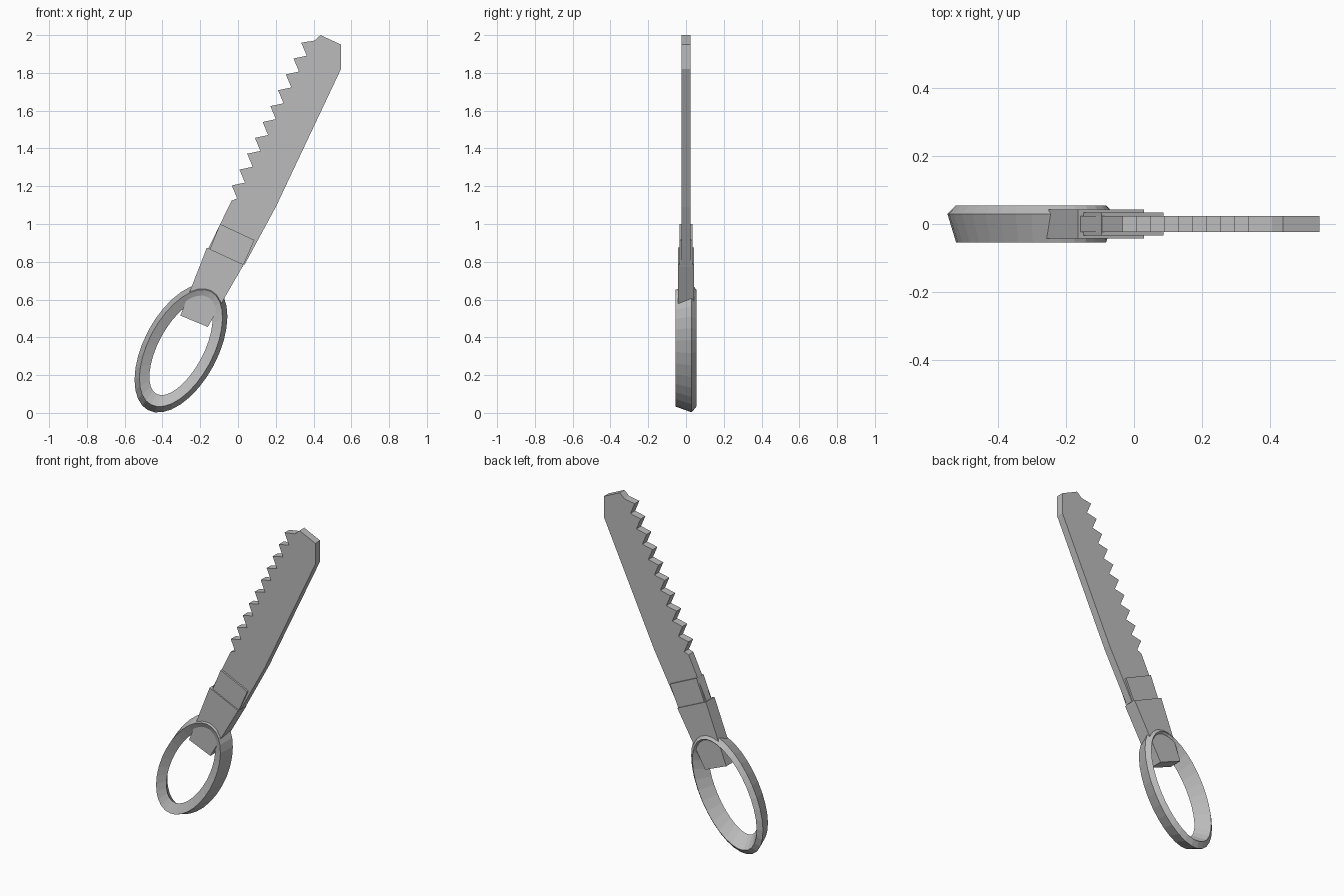
import bpy, math

if "Cube" in bpy.data.objects:
    bpy.data.objects.remove(bpy.data.objects["Cube"])

steel = bpy.data.materials.new("grey steel")
steel.diffuse_color = (0.5, 0.5, 0.5, 1)
steel.use_nodes = True
steel.node_tree.nodes["Principled BSDF"].inputs["Base Color"].default_value = steel.diffuse_color


def make(name, verts, faces):
    me = bpy.data.meshes.new(name)
    me.from_pydata(verts, [], faces)
    me.materials.append(steel)
    ob = bpy.data.objects.new(name, me)
    bpy.context.collection.objects.link(ob)
    return ob


def plate(name, pts, half):
    """Extrude an anticlockwise x/z outline from y = -half to y = +half."""
    n = len(pts)
    verts = [(x, y, z) for y in (-half, half) for x, z in pts]
    faces = [tuple(range(n)), tuple(range(2 * n - 1, n - 1, -1))]
    faces += [(i, i + n, (i + 1) % n + n, (i + 1) % n) for i in range(n)]
    return make(name, verts, faces)


# Blade: smooth back edge, clipped tip, ten teeth down the left edge
outline = [(0.035, 0.785), (0.2, 1.09), (0.545, 1.82), (0.545, 1.95),
           (0.437, 2.0), (0.405, 1.971)]
for i in range(10):
    dx, dz = -0.0409 * i, -0.084 * i
    outline += [(0.335 + dx, 1.96 + dz), (0.364 + dx, 1.891 + dz)]
outline += [(-0.034, 1.124), (-0.157, 0.87)]
plate("blade", outline, 0.023)

# Collar clamped around the root of the blade
plate("collar", [(0.025, 0.775), (0.087, 0.915), (-0.095, 1.0), (-0.152, 0.86)], 0.034)

# Tapered handle block that runs through the ring
plate("handle", [(-0.16, 0.455), (0.03, 0.785), (-0.165, 0.875), (-0.305, 0.515)], 0.042)

# Oval finger ring with a skewed diamond cross-section
SEG, tilt = 32, math.radians(28)
section = [(0.372, 0.196, 0.03), (0.339, 0.172, -0.055),
           (0.275, 0.12, -0.03), (0.339, 0.172, 0.055)]
verts, faces = [], []
for i in range(SEG):
    t = 2 * math.pi * i / SEG
    for a, b, y in section:
        u, v = a * math.cos(t), b * math.sin(t)
        verts.append((-0.302 + u * math.sin(tilt) + v * math.cos(tilt), y,
                      0.343 + u * math.cos(tilt) - v * math.sin(tilt)))
    for j in range(4):
        k, n = (j + 1) % 4, (i + 1) % SEG
        faces.append((i * 4 + j, i * 4 + k, n * 4 + k, n * 4 + j))
ring = make("finger_ring", verts, faces)

# Make all normals point outward
import bmesh
for ob in bpy.context.collection.objects:
    bm = bmesh.new()
    bm.from_mesh(ob.data)
    bmesh.ops.recalc_face_normals(bm, faces=bm.faces)
    bm.to_mesh(ob.data)
    bm.free()
